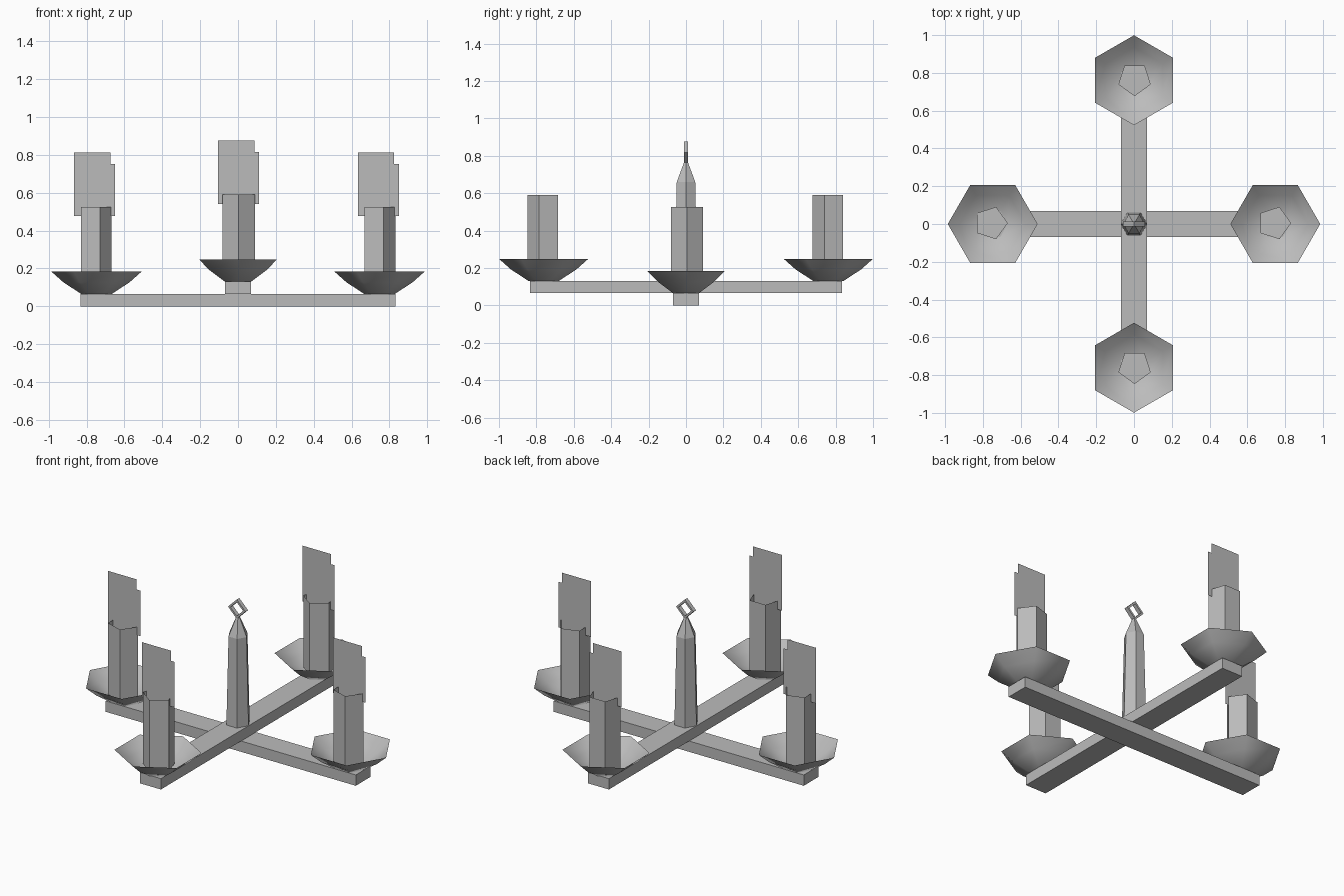
import bpy, math

if "Cube" in bpy.data.objects:
    bpy.data.objects.remove(bpy.data.objects["Cube"])

mat = bpy.data.materials.new("grey_metal")
mat.diffuse_color = (0.5, 0.5, 0.5, 1)
mat.use_nodes = True
mat.node_tree.nodes["Principled BSDF"].inputs["Base Color"].default_value = mat.diffuse_color


def make(name, verts, faces, smooth=False):
    me = bpy.data.meshes.new(name)
    me.from_pydata(verts, [], faces)
    me.materials.append(mat)
    for p in me.polygons:
        p.use_smooth = smooth
    ob = bpy.data.objects.new(name, me)
    bpy.context.collection.objects.link(ob)
    return ob


def lathe(name, cx, cy, profile, n, turn=0.0, bottom=True, top=True, smooth=False):
    """Stack n-sided rings given as (radius, z)."""
    verts, faces = [], []
    for r, z in profile:
        for i in range(n):
            a = turn + 2 * math.pi * i / n
            verts.append((cx + r * math.cos(a), cy + r * math.sin(a), z))
    for k in range(len(profile) - 1):
        for i in range(n):
            j = (i + 1) % n
            faces.append((k * n + i, k * n + j, (k + 1) * n + j, (k + 1) * n + i))
    if bottom:
        faces.append(tuple(reversed(range(n))))
    if top:
        faces.append(tuple(range((len(profile) - 1) * n, len(profile) * n)))
    return make(name, verts, faces, smooth)


def box(name, x, y, z0, z1):
    verts = [(sx * x, sy * y, z) for z in (z0, z1)
             for sx, sy in ((-1, -1), (1, -1), (1, 1), (-1, 1))]
    return make(name, verts, [(3, 2, 1, 0), (4, 5, 6, 7), (0, 1, 5, 4),
                              (1, 2, 6, 5), (2, 3, 7, 6), (3, 0, 4, 7)])


# crossed beams
box("lower_beam", 0.833, 0.07, 0.0, 0.065)
box("upper_beam", 0.07, 0.833, 0.065, 0.13)

# arms: dish centre, candle centre, base height, rotation
arms = [
    ("left", (-0.748, 0), (-0.758, 0.005), 0.065, 0),
    ("right", (0.748, 0), (0.742, 0.005), 0.065, 0),
    ("back", (0, 0.761), (0.003, 0.767), 0.13, -math.pi / 2),
    ("front", (0, -0.761), (0.003, -0.757), 0.13, -math.pi / 2),
]
for side, d, c, z, turn in arms:
    # open six-sided drip dish
    lathe(side + "_dish", d[0], d[1],
          [(0.08, z), (0.175, z + 0.062), (0.238, z + 0.118)],
          6, turn, top=False, smooth=True)
    # open five-sided candle
    lathe(side + "_candle", c[0], c[1],
          [(0.09, z + 0.03), (0.09, z + 0.461)], 5, turn, top=False)
    # flat flame card with a stepped corner
    x, y = c[0], d[1]
    shape = [(-0.108, 0.412), (0.108, 0.412), (0.108, 0.686),
             (0.083, 0.686), (0.083, 0.747), (-0.108, 0.747)]
    make(side + "_flame", [(x + u, y, z + v) for u, v in shape], [tuple(range(6))])

# tapered central post
lathe("centre_post", 0, 0, [(0.07, 0.13), (0.057, 0.66), (0.012, 0.765)], 6)

# diamond hanging ring
verts, faces = [], []
for y, r in ((-0.012, 0.058), (0.012, 0.058), (0.012, 0.042), (-0.012, 0.042)):
    for i in range(4):
        a = i * math.pi / 2
        verts.append((r * math.cos(a), y, 0.818 + r * math.sin(a)))
for k in range(4):
    for i in range(4):
        j, m = (i + 1) % 4, (k + 1) % 4
        faces.append((k * 4 + i, m * 4 + i, m * 4 + j, k * 4 + j))
make("hanging_ring", verts, faces)
